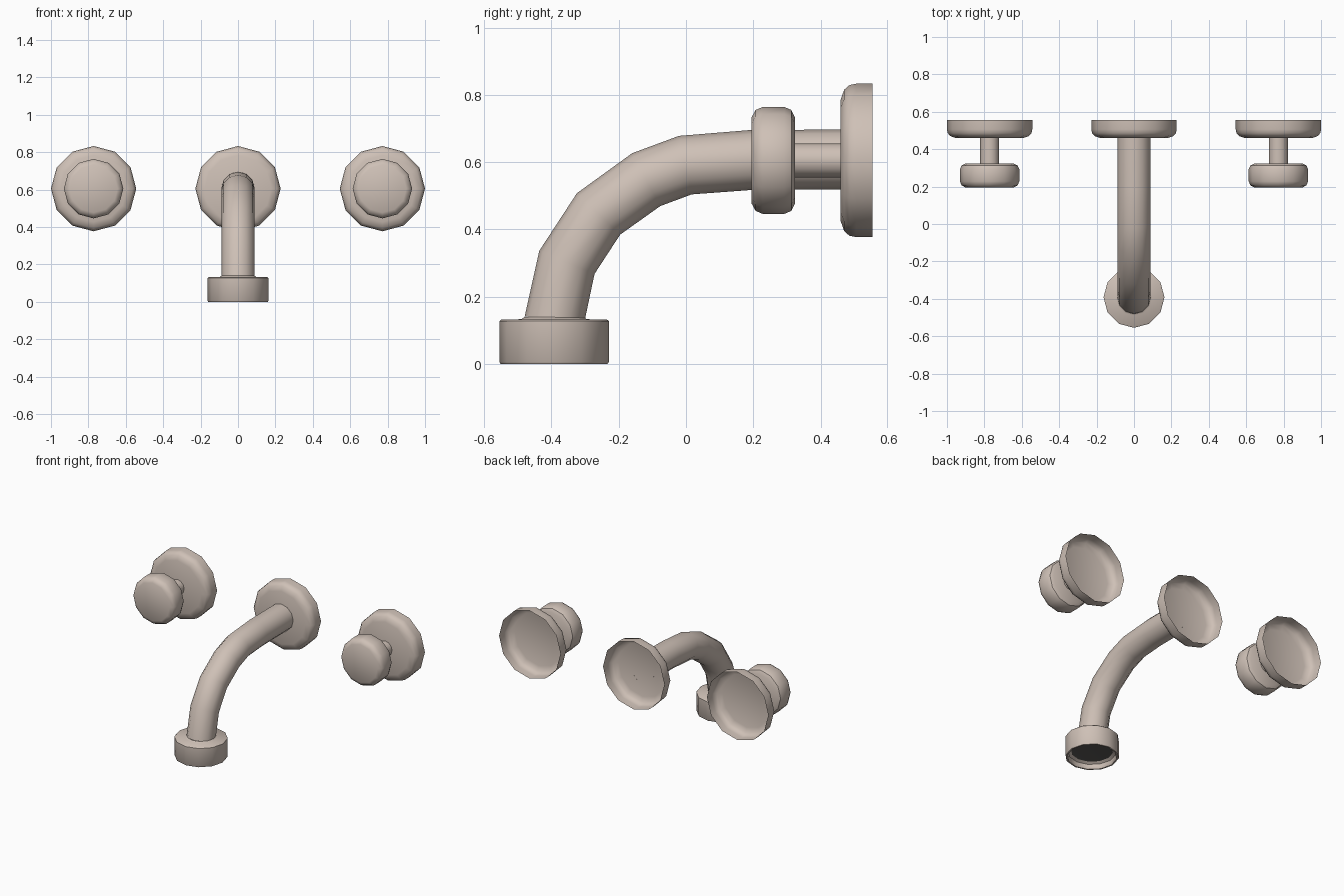
import bpy, math
from mathutils import Vector

if "Cube" in bpy.data.objects:
    bpy.data.objects.remove(bpy.data.objects["Cube"])

SIDES = 12


def material(name, rgb):
    m = bpy.data.materials.new(name)
    m.diffuse_color = (*rgb, 1)
    m.use_nodes = True
    m.node_tree.nodes["Principled BSDF"].inputs["Base Color"].default_value = m.diffuse_color
    return m


metal = material("warm nickel", (0.62, 0.53, 0.47))
dark = material("dark screen", (0.10, 0.095, 0.09))


def skin(name, rings, mat, cap_start=False, cap_end=False):
    """Join rings of points into a smooth surface."""
    verts = [p for ring in rings for p in ring]
    faces = []
    for i in range(len(rings) - 1):
        for j in range(SIDES):
            k = (j + 1) % SIDES
            faces.append((i * SIDES + j, i * SIDES + k,
                          (i + 1) * SIDES + k, (i + 1) * SIDES + j))
    if cap_start:
        faces.append(tuple(reversed(range(SIDES))))
    if cap_end:
        faces.append(tuple(range((len(rings) - 1) * SIDES, len(rings) * SIDES)))
    me = bpy.data.meshes.new(name)
    me.from_pydata(verts, [], faces)
    me.materials.append(mat)
    me.shade_smooth()
    me.set_sharp_from_angle(angle=math.radians(40))
    ob = bpy.data.objects.new(name, me)
    bpy.context.collection.objects.link(ob)
    return ob


def ring(centre, normal, r):
    """Ring around a direction lying in the y-z plane."""
    side = Vector((1, 0, 0))
    up = Vector(normal).normalized().cross(side)
    return [Vector(centre) + r * (math.cos(a) * side + math.sin(a) * up)
            for a in (2 * math.pi * j / SIDES for j in range(SIDES))]


def lathe_y(name, x, profile, **caps):
    """Profile of (radius, y) turned about a front-to-back axis."""
    return skin(name, [ring((x, y, 0.605), (0, 1, 0), r) for r, y in profile],
                metal, **caps)


def lathe_z(name, profile, mat, **caps):
    """Profile of (radius, z) turned about the outlet axis."""
    return skin(name, [ring((0, -0.392, z), (0, 0, 1), r) for r, z in profile],
                mat, **caps)


# wall rosettes: open-backed cups
ROSETTE = [(0.178, 0.459), (0.21, 0.47), (0.224, 0.486), (0.228, 0.506), (0.228, 0.555)]
for label, x in (("left", -0.772), ("spout", 0), ("right", 0.772)):
    lathe_y(label + "_rosette", x, ROSETTE, cap_start=True)

# valve knobs and stems
KNOB = [(0.128, 0.195), (0.15, 0.207), (0.159, 0.228),
        (0.159, 0.292), (0.15, 0.313), (0.128, 0.324)]
for label, x in (("left", -0.772), ("right", 0.772)):
    lathe_y(label + "_knob", x, KNOB, cap_start=True, cap_end=True)
    lathe_y(label + "_stem", x, [(0.051, 0.32), (0.051, 0.459)])

# curved spout pipe
PATH = [Vector((0, y, z)) for y, z in (
    (0.459, 0.608), (0.19, 0.606), (-0.002, 0.591), (-0.118, 0.548),
    (-0.26, 0.446), (-0.354, 0.302), (-0.391, 0.132))]
rings = []
for i, p in enumerate(PATH):
    a = (p - PATH[i - 1]).normalized() if i else Vector((0, -1, 0))
    b = (PATH[i + 1] - p).normalized() if i < len(PATH) - 1 else Vector((0, 0, -1))
    rings.append(ring(p, a + b, 0.089))
skin("spout_pipe", rings, metal)

# outlet collar with recessed underside
lathe_z("outlet_collar", [
    (0.127, 0.04), (0.144, 0.03), (0.147, 0.004), (0.15, 0.0), (0.159, 0.0),
    (0.163, 0.006), (0.163, 0.127), (0.157, 0.132), (0.097, 0.133), (0.088, 0.14)], metal)
lathe_z("outlet_screen", [(0.12, 0.041), (0.128, 0.04)], dark, cap_start=True)
